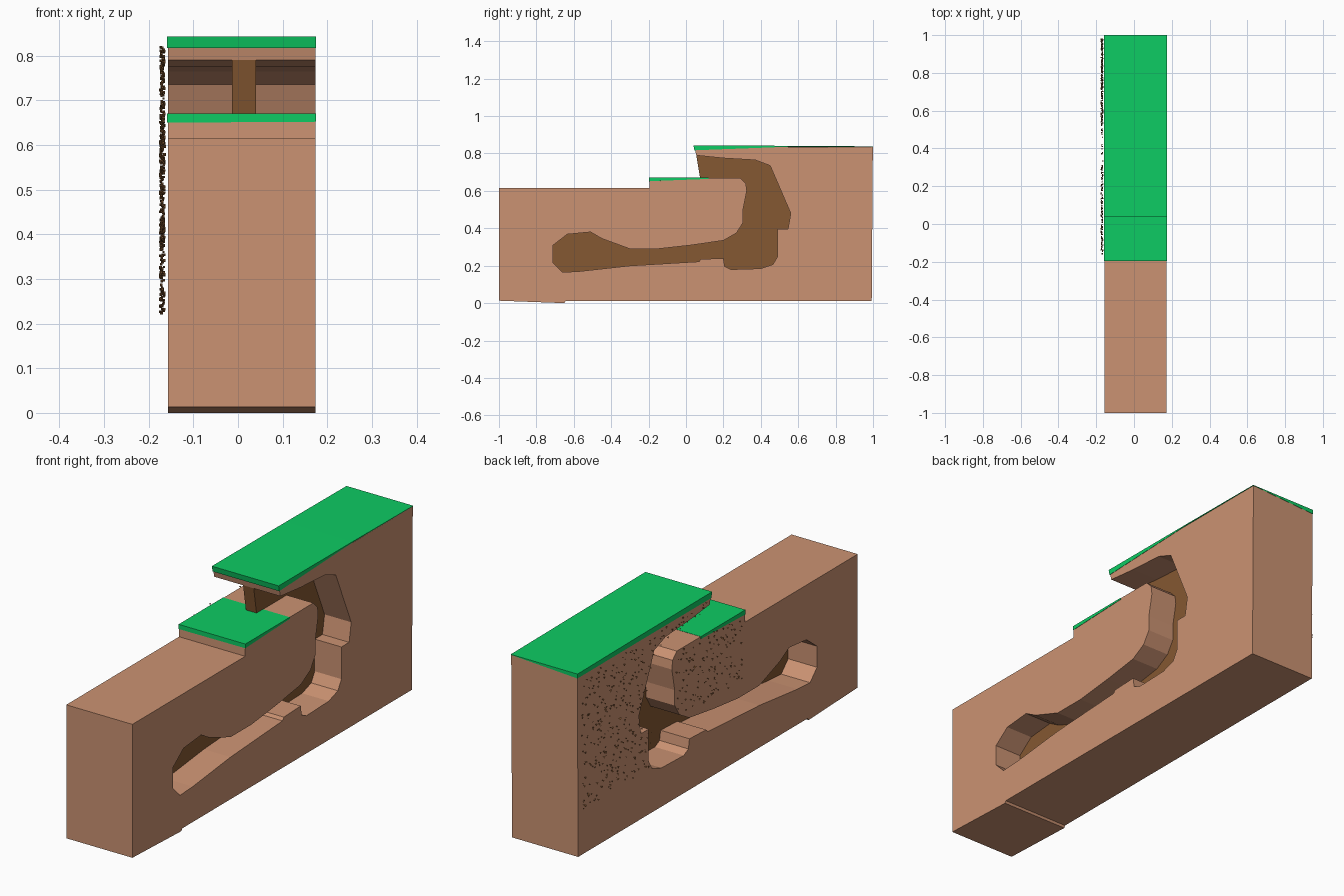
import bpy, bmesh, random
from mathutils import Vector

if "Cube" in bpy.data.objects:
    bpy.data.objects.remove(bpy.data.objects["Cube"])

random.seed(4)
X0, X1 = -0.157, 0.173          # left and right faces of the slice


def material(name, rgb):
    m = bpy.data.materials.new(name)
    m.diffuse_color = (*rgb, 1)
    m.use_nodes = True
    m.node_tree.nodes["Principled BSDF"].inputs["Base Color"].default_value = m.diffuse_color
    return m


CLAY = material("clay_earth", (0.60, 0.29, 0.17))
GRASS = material("grass_green", (0.004, 0.60, 0.125))
SOIL = material("brown_soil", (0.235, 0.098, 0.032))


def finish(name, bm, mat):
    bmesh.ops.recalc_face_normals(bm, faces=bm.faces)
    me = bpy.data.meshes.new(name)
    bm.to_mesh(me)
    bm.free()
    me.materials.append(mat)
    ob = bpy.data.objects.new(name, me)
    bpy.context.collection.objects.link(ob)
    return ob


def loft(name, left, right, xa, xb, mat):
    """Join a (y, z) profile at xa to a matching one at xb."""
    bm = bmesh.new()
    a = [bm.verts.new((xa, y, z)) for y, z in left]
    b = [bm.verts.new((xb, y, z)) for y, z in right]
    bm.faces.new(a)
    bm.faces.new(b[::-1])
    for i in range(len(a)):
        j = (i + 1) % len(a)
        bm.faces.new((a[i], b[i], b[j], a[j]))
    return finish(name, bm, mat)


# Cave profile: from the lip, round the tunnel, back to the shelf
cave = [(0.055, 0.79), (0.2, 0.775), (0.37, 0.765), (0.45, 0.735),
        (0.56, 0.48), (0.545, 0.395), (0.49, 0.395), (0.49, 0.25),
        (0.465, 0.207), (0.40, 0.185), (0.24, 0.18), (0.207, 0.197),
        (0.2, 0.24), (0.08, 0.235), (0.07, 0.222), (-0.3, 0.2),
        (-0.57, 0.17), (-0.66, 0.165), (-0.71, 0.215), (-0.71, 0.31),
        (-0.635, 0.368), (-0.51, 0.38), (-0.45, 0.345), (-0.3, 0.29),
        (-0.15, 0.29), (0.03, 0.31), (0.2, 0.335), (0.27, 0.375),
        (0.305, 0.43), (0.305, 0.5), (0.325, 0.6), (0.32, 0.64),
        (0.29, 0.67), (0.075, 0.67)]

# Earth block with the cave cut through it
outline = cave + [(-0.195, 0.667), (-0.196, 0.615), (-1, 0.615), (-1, 0.013),
                  (-0.65, 0.0), (-0.645, 0.01), (0.993, 0.01),
                  (0.999, 0.835), (0.045, 0.835)]
loft("earth_block", outline, outline, X0, X1, CLAY)

# Thin soil wall standing in the middle of the cave
loft("cave_wall", cave, cave, -0.013, 0.04, SOIL)

# Grass layers, just proud of the block, thinning to the right side
E = 0.0015
top = [(1.0, 0.838), (0.57, 0.841), (0.04, 0.843)]
loft("upper_grass",
     top + [(0.045, 0.817), (0.57, 0.818), (1.0, 0.818)],
     top + [(0.045, 0.817), (0.57, 0.837), (1.0, 0.836)],
     X0 - E, X1 + E, GRASS)
shelf = [(0.12, 0.671), (-0.197, 0.671)]
loft("shelf_grass",
     shelf + [(-0.197, 0.65), (0.12, 0.66)],
     shelf + [(-0.197, 0.652), (0.12, 0.664)],
     X0 - E, X1 + E, GRASS)


# Scattered soil specks along the left face
def inside(y, z):
    hit = False
    for (ya, za), (yb, zb) in zip(outline, outline[1:] + outline[:1]):
        if (za > z) != (zb > z) and y < ya + (z - za) * (yb - ya) / (zb - za):
            hit = not hit
    return hit


bm = bmesh.new()
count = 0
while count < 480:
    y, z = random.uniform(-0.16, 0.98), random.uniform(0.22, 0.82)
    if not inside(y, z) or (y < 0.45 and z < 0.37):
        continue
    c = Vector((random.uniform(-0.174, -0.165), y, z))
    r = random.uniform(0.002, 0.0035)
    v = [bm.verts.new(c + Vector(d) * r) for d in
         ((1, 1, 1), (1, -1, -1), (-1, 1, -1), (-1, -1, 1))]
    for f in ((0, 1, 2), (0, 3, 1), (0, 2, 3), (1, 3, 2)):
        bm.faces.new([v[i] for i in f])
    count += 1
finish("soil_specks", bm, SOIL)
